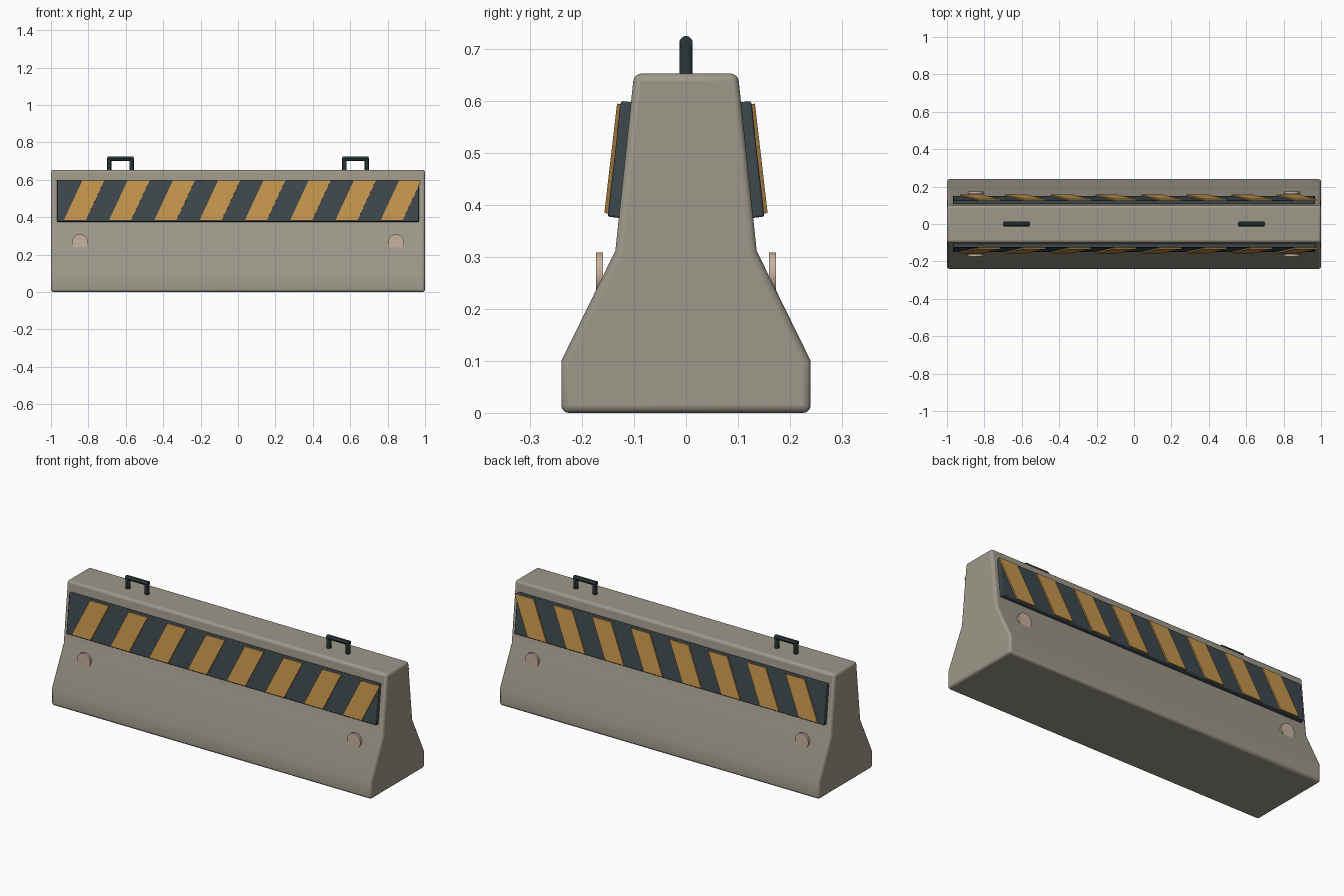
import bpy, bmesh, math
from mathutils import Vector, Matrix

cube = bpy.data.objects.get("Cube")
if cube:
    bpy.data.objects.remove(cube, do_unlink=True)


def material(name, rgb):
    m = bpy.data.materials.new(name)
    m.use_nodes = True
    m.diffuse_color = (*rgb, 1)
    bsdf = next(n for n in m.node_tree.nodes if n.type == 'BSDF_PRINCIPLED')
    bsdf.inputs["Base Color"].default_value = (*rgb, 1)
    bsdf.inputs["Roughness"].default_value = 0.8
    return m


CONCRETE = material("concrete grey", (0.34, 0.315, 0.255))
PANEL = material("dark slate", (0.048, 0.065, 0.073))
YELLOW = material("hazard yellow", (0.56, 0.305, 0.075))
HANDLE = material("dark steel", (0.026, 0.038, 0.045))
REFLECTOR = material("pale reflector", (0.58, 0.445, 0.35))


def finish(bm, name, mat, bevel=0.0, segments=2):
    """Turn a bmesh into a shaded, optionally bevelled object."""
    bmesh.ops.recalc_face_normals(bm, faces=bm.faces)
    mesh = bpy.data.meshes.new(name)
    bm.to_mesh(mesh)
    bm.free()
    mesh.materials.append(mat)
    ob = bpy.data.objects.new(name, mesh)
    bpy.context.collection.objects.link(ob)
    if bevel:
        mod = ob.modifiers.new("soft edges", 'BEVEL')
        mod.width, mod.segments = bevel, segments
        mod.limit_method, mod.angle_limit = 'ANGLE', math.radians(35)
    bpy.ops.object.select_all(action='DESELECT')
    ob.select_set(True)
    bpy.context.view_layer.objects.active = ob
    bpy.ops.object.shade_smooth_by_angle(angle=math.radians(30))
    return ob


def prism(bm, outline, offset):
    """Extrude a closed outline of points along an offset."""
    face = bm.faces.new([bm.verts.new(p) for p in outline])
    moved = bmesh.ops.extrude_face_region(bm, geom=[face])["geom"]
    bmesh.ops.translate(bm, vec=offset, verts=[v for v in moved if isinstance(v, bmesh.types.BMVert)])


def cylinder(bm, start, end, radius, sides):
    start, end = Vector(start), Vector(end)
    axis = end - start
    turn = axis.to_track_quat('Z', 'Y').to_matrix().to_4x4()
    bmesh.ops.create_cone(bm, cap_ends=True, segments=sides, radius1=radius, radius2=radius,
                          depth=axis.length, matrix=Matrix.Translation((start + end) / 2) @ turn)


# Concrete body: symmetric profile swept along x
half = [(0.24, 0), (0.24, 0.1), (0.136, 0.312), (0.1, 0.653)]
profile = half + [(-y, z) for y, z in reversed(half)]
bm = bmesh.new()
prism(bm, [(-1, y, z) for y, z in profile], Vector((2, 0, 0)))
finish(bm, "barrier_body", CONCRETE, 0.014, 3)

# Tilted warning boards with slanted stripes, same layout on both faces
TILT = math.radians(6.6)
BOARD = 0.968
STEP = 2 * BOARD / 8
for side, label in ((-1, "front"), (1, "back")):
    up = Vector((0, -side * math.sin(TILT), math.cos(TILT)))
    out = Vector((0, side * math.cos(TILT), math.sin(TILT)))
    centre = Vector((0, side * 0.138, 0.489))

    def on_board(x, v):
        return centre + Vector((x, 0, 0)) + up * v

    bm = bmesh.new()
    prism(bm, [on_board(x, v) for x, v in
               ((-BOARD, -0.112), (BOARD, -0.112), (BOARD, 0.112), (-BOARD, 0.112))], out * -0.035)
    finish(bm, label + "_warning_board", PANEL, 0.004)

    bm = bmesh.new()
    for i in range(8):
        left = -BOARD + 0.037 + i * STEP
        prism(bm, [on_board(x, v) for x, v in
                   ((left, -0.106), (left + 0.118, -0.106), (left + 0.216, 0.106), (left + 0.098, 0.106))],
              out * 0.007)
    finish(bm, label + "_stripes", YELLOW)

    # Round reflectors partly sunk into the sloping foot
    for x, hand in ((-0.845, "right"), (0.845, "left")):
        bm = bmesh.new()
        cylinder(bm, (x, side * 0.16, 0.267), (x, side * 0.173, 0.267), 0.042, 20)
        finish(bm, f"{label}_{hand}_reflector", REFLECTOR)

# Lifting handles on the top
for x, hand in ((-0.628, "right"), (0.628, "left")):
    bm = bmesh.new()
    for leg in (-0.06, 0.06):
        cylinder(bm, (x + leg, 0, 0.63), (x + leg, 0, 0.717), 0.0125, 12)
    cylinder(bm, (x - 0.07, 0, 0.713), (x + 0.07, 0, 0.713), 0.0125, 12)
    finish(bm, hand + "_lifting_handle", HANDLE)
